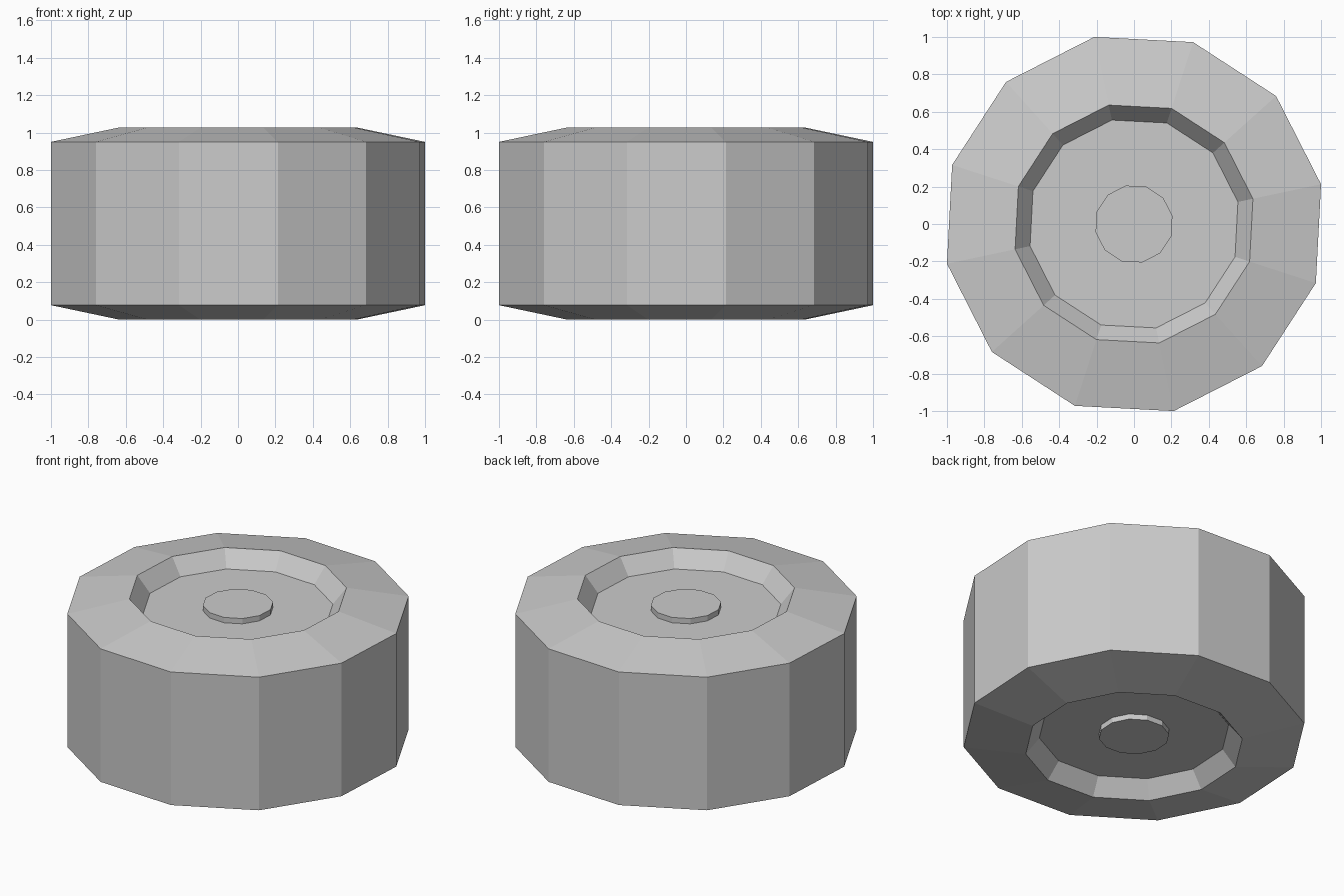
import bpy, bmesh
from math import cos, sin, radians

if "Cube" in bpy.data.objects:
    bpy.data.objects.remove(bpy.data.objects["Cube"])

SIDES, PHASE = 12, radians(12)
HEIGHT = 1.027
R = 1 / cos(PHASE)


def lathe(name, half_profile):
    """Revolve (radius, z) points, mirrored about mid height, and cap both ends."""
    profile = half_profile + [(r, HEIGHT - z) for r, z in reversed(half_profile)]
    bm = bmesh.new()
    rings = []
    for r, z in profile:
        angles = [PHASE + radians(360 * i / SIDES) for i in range(SIDES)]
        rings.append([bm.verts.new((r * cos(a), r * sin(a), z)) for a in angles])
    for lower, upper in zip(rings, rings[1:]):
        for i in range(SIDES):
            j = (i + 1) % SIDES
            bm.faces.new((lower[i], lower[j], upper[j], upper[i]))
    bm.faces.new(rings[0][::-1])
    bm.faces.new(rings[-1])
    bmesh.ops.recalc_face_normals(bm, faces=bm.faces)
    mesh = bpy.data.meshes.new(name)
    bm.to_mesh(mesh)
    bm.free()
    obj = bpy.data.objects.new(name, mesh)
    bpy.context.collection.objects.link(obj)
    return obj


# Wheel: hub cap, recessed disc, sloped recess wall, raised rim, sloped sidewall, tread
lathe("wheel", [
    (0.21, 0.068),
    (0.21, 0.103),
    (0.568, 0.103),
    (0.65, 0.0),
    (R, 0.077),
])
